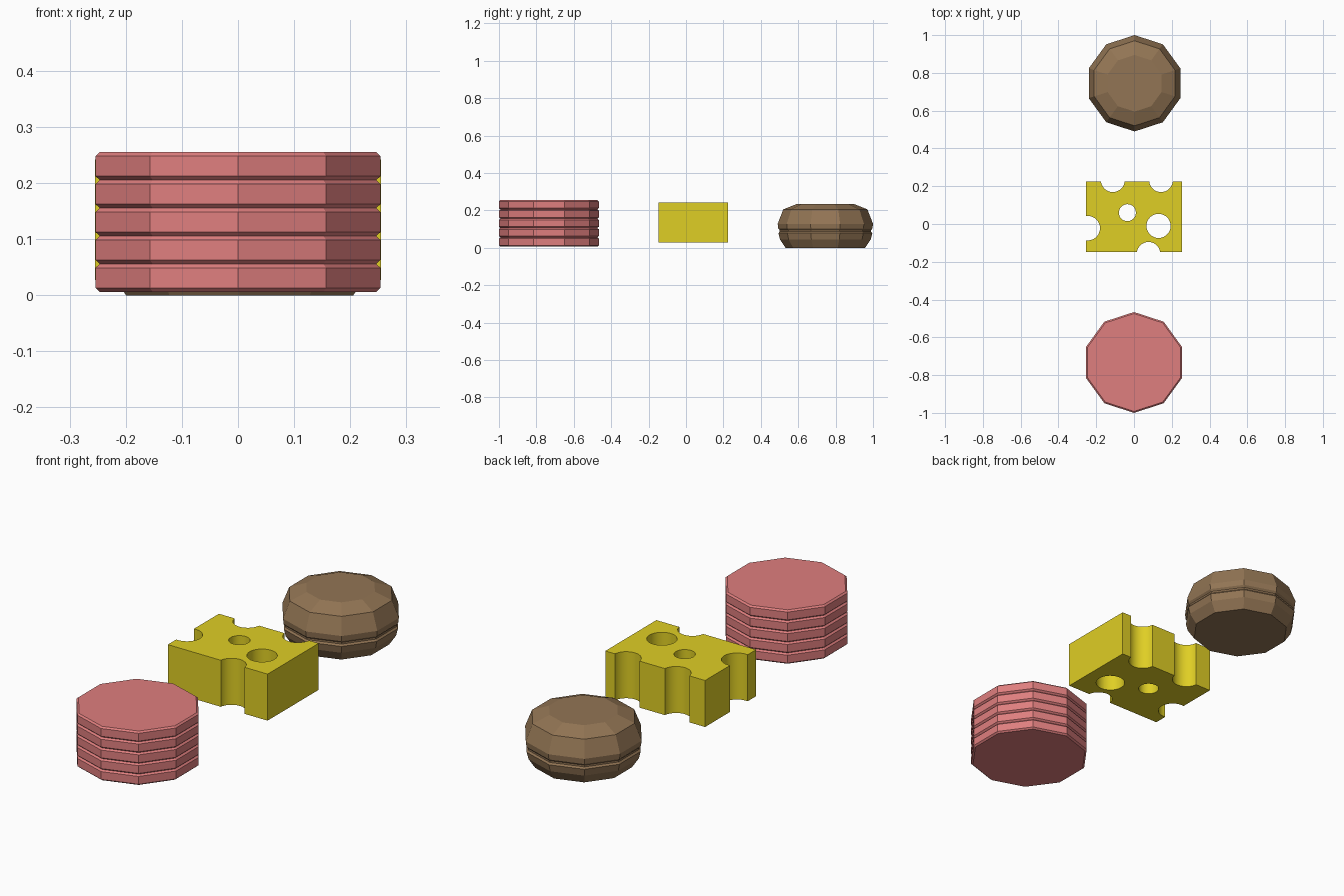
import bpy, bmesh
from math import sin, cos, tau

cube = bpy.data.objects.get("Cube")
if cube:
    bpy.data.objects.remove(cube)


def material(name, rgb):
    m = bpy.data.materials.new(name)
    m.use_nodes = True
    m.diffuse_color = (*rgb, 1)
    m.node_tree.nodes["Principled BSDF"].inputs["Base Color"].default_value = (*rgb, 1)
    return m


pink = material("ham pink", (0.74, 0.21, 0.21))
yellow = material("cheese yellow", (0.74, 0.62, 0.018))
brown = material("bread brown", (0.29, 0.178, 0.089))


def add_object(name, bm, mat, location=(0, 0, 0)):
    bmesh.ops.recalc_face_normals(bm, faces=bm.faces)
    me = bpy.data.meshes.new(name)
    bm.to_mesh(me)
    bm.free()
    ob = bpy.data.objects.new(name, me)
    ob.location = location
    if mat:
        me.materials.append(mat)
    bpy.context.collection.objects.link(ob)
    return ob


def lathe(name, profile, mat, location, sides=10):
    """Stack flat-sided rings of (radius, height), a corner facing the back."""
    bm = bmesh.new()
    rings = [[bm.verts.new((r * sin(tau * i / sides), r * cos(tau * i / sides), z))
              for i in range(sides)] for r, z in profile]
    for low, high in zip(rings, rings[1:]):
        for i in range(sides):
            j = (i + 1) % sides
            bm.faces.new((low[i], low[j], high[j], high[i]))
    bm.faces.new(rings[0])
    bm.faces.new(rings[-1])
    return add_object(name, bm, mat, location)


# Stack of five bevelled ham slices
thick, bevel, radius = 0.0498, 0.007, 0.267
slice_profile = [(radius - 0.008, 0), (radius, bevel),
                 (radius, thick - bevel), (radius - 0.008, thick)]
for n in range(5):
    lathe(f"ham_slice_{n + 1}", slice_profile, pink, (0, -0.733, 0.006 + n * thick))

# Round bread bun with a groove around the middle
lathe("bread_bun", [(0.213, 0), (0.243, 0.045), (0.251, 0.078), (0.244, 0.086),
                    (0.244, 0.094), (0.252, 0.103), (0.255, 0.128),
                    (0.225, 0.205), (0.150, 0.235)], brown, (0.003, 0.745, 0))

# Cheese block
bm = bmesh.new()
bmesh.ops.create_cube(bm, size=1)
bmesh.ops.scale(bm, vec=(0.51, 0.373, 0.215), verts=bm.verts)
bmesh.ops.translate(bm, vec=(0, 0.0385, 0.1345), verts=bm.verts)
cheese = add_object("cheese_block", bm, yellow)

# Holes: x, y, radius
holes = [(-0.035, 0.06, 0.045), (0.13, -0.01, 0.064), (-0.112, 0.232, 0.063),
         (0.143, 0.232, 0.063), (-0.245, -0.022, 0.065), (0.077, -0.157, 0.062)]
bm = bmesh.new()
for x, y, r in holes:
    made = bmesh.ops.create_cone(bm, cap_ends=True, segments=32,
                                 radius1=r, radius2=r, depth=0.6)
    bmesh.ops.translate(bm, vec=(x, y, 0.13), verts=made["verts"])
cutter = add_object("hole_cutter", bm, None)

cut = cheese.modifiers.new("holes", "BOOLEAN")
cut.operation = "DIFFERENCE"
cut.solver = "EXACT"
cut.object = cutter
bpy.ops.object.select_all(action="DESELECT")
cheese.select_set(True)
bpy.context.view_layer.objects.active = cheese
bpy.ops.object.modifier_apply(modifier=cut.name)
bpy.data.objects.remove(cutter)

# Keep one material on the cut faces and smooth only the hole walls
cheese.data.materials.clear()
cheese.data.materials.append(yellow)
for face in cheese.data.polygons:
    face.material_index = 0
bpy.ops.object.shade_smooth_by_angle()
